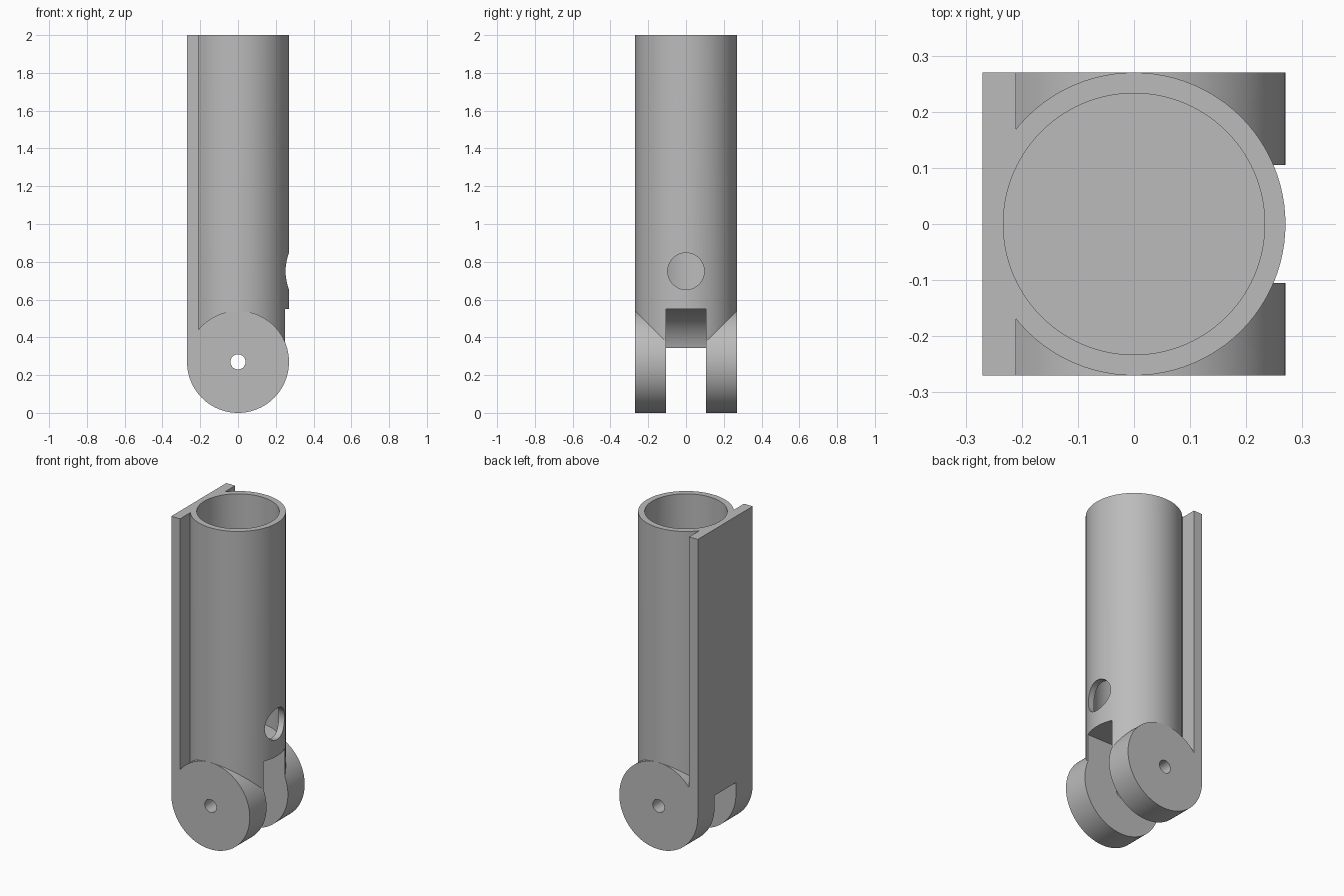
import bpy
from math import pi, radians

cube = bpy.data.objects.get("Cube")
if cube:
    bpy.data.objects.remove(cube, do_unlink=True)

R = 0.27          # outer radius of the tube and of the hinge knuckle
BORE = 0.233      # inner radius of the tube
TOP = 2.0
GAP = 0.105       # half width of the hinge slot
CLEAR = 0.28      # clearance radius inside the slot
FLOOR = 0.59      # bottom of the bore
TURN = {"x": (0, pi / 2, 0), "y": (pi / 2, 0, 0), "z": (0, 0, 0)}

grey = bpy.data.materials.new("plain grey")
grey.use_nodes = True
colour = (0.5, 0.5, 0.5, 1)
grey.diffuse_color = colour
grey.node_tree.nodes["Principled BSDF"].inputs["Base Color"].default_value = colour


def finish(name):
    obj = bpy.context.object
    obj.name = name
    bpy.ops.object.transform_apply(location=True, rotation=True, scale=True)
    obj.data.materials.append(grey)
    return obj


def rod(name, axis, radius, length, centre, sides=96):
    bpy.ops.mesh.primitive_cylinder_add(vertices=sides, radius=radius, depth=length,
                                        location=centre, rotation=TURN[axis])
    return finish(name)


def block(name, low, high):
    bpy.ops.mesh.primitive_cube_add(size=1, location=[(a + b) / 2 for a, b in zip(low, high)])
    bpy.context.object.scale = [b - a for a, b in zip(low, high)]
    return finish(name)


def combine(body, tool, operation):
    mod = body.modifiers.new(operation, "BOOLEAN")
    mod.operation = operation
    mod.solver = "EXACT"
    mod.object = tool
    bpy.context.view_layer.objects.active = body
    bpy.ops.object.modifier_apply(modifier=mod.name)
    bpy.data.objects.remove(tool, do_unlink=True)


# Solid body: tube, flat backing plate and hinge knuckle
body = rod("hinged_tube", "z", R, TOP - R, (0, 0, (TOP + R) / 2))
combine(body, block("backing_plate", (-R, -R, R), (-0.21, R, TOP)), "UNION")
combine(body, rod("hinge_knuckle", "y", R, 2 * R, (0, 0, R)), "UNION")

# Bore, side hole and hinge pin hole
cutters = [
    rod("bore", "z", BORE, 2, (0, 0, FLOOR + 1)),
    rod("side_hole", "x", 0.097, 0.4, (0.3, 0, 0.75), 64),
    rod("pin_hole", "y", 0.04, 1, (0, 0, R), 48),
]

# Hinge slot: round clearance, opened out towards the right-hand side of the grid
slot = rod("hinge_slot", "y", CLEAR, 2 * GAP, (0, 0, R))
combine(slot, block("slot_opening", (0, -GAP, R), (0.4, GAP, R + CLEAR)), "UNION")
cutters.append(slot)

for cutter in cutters:
    combine(body, cutter, "DIFFERENCE")

bpy.ops.object.select_all(action="DESELECT")
body.select_set(True)
bpy.context.view_layer.objects.active = body
bpy.ops.object.shade_smooth_by_angle(angle=radians(20))
